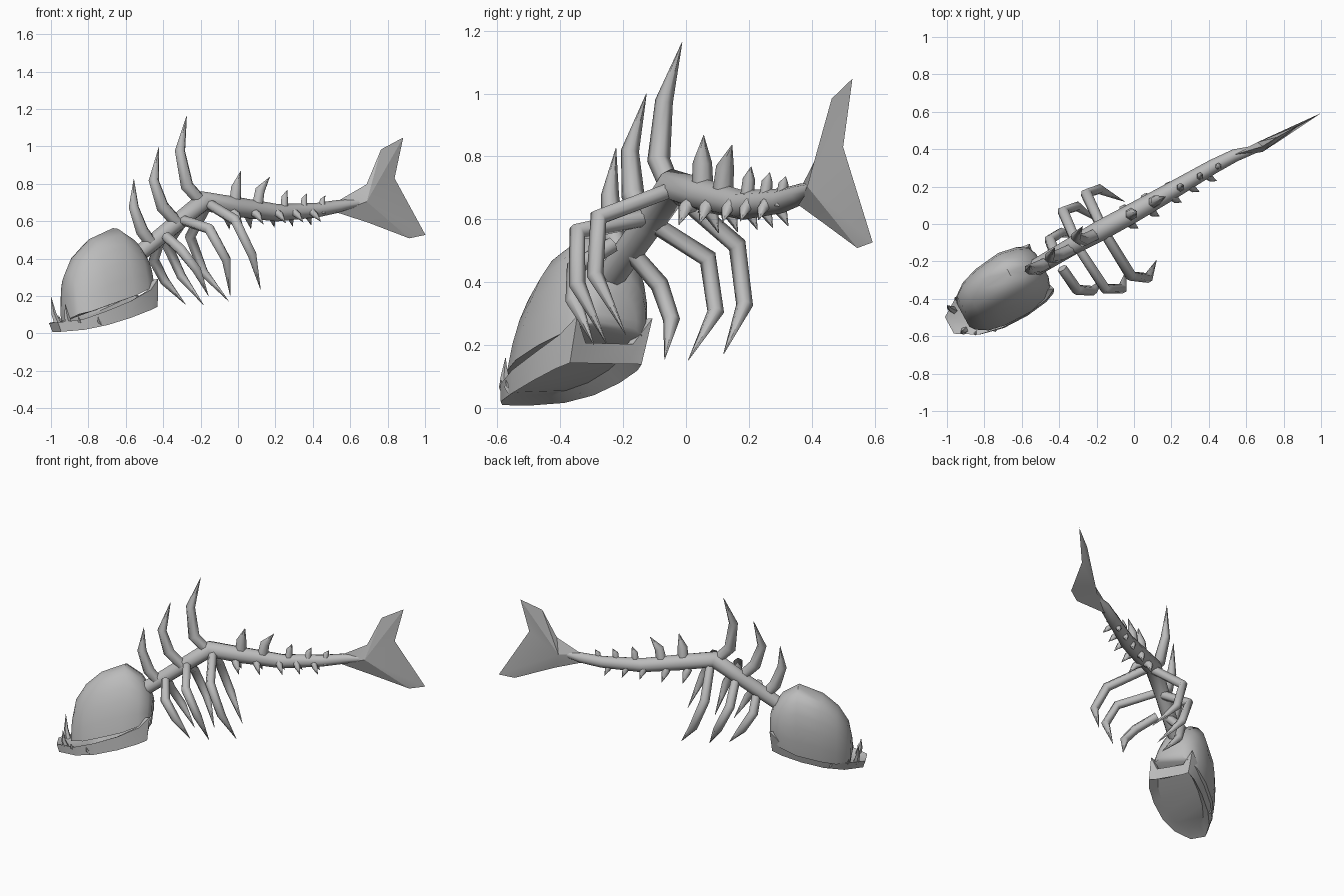
import bpy, bmesh, math
from mathutils import Vector, Matrix

cube = bpy.data.objects.get("Cube")
if cube:
    bpy.data.objects.remove(cube)

# Body frame: u runs to the tail, v sideways, w up; the fish is yawed and rolled
FRAME = (Matrix.Translation((0, 0.04, 0.68))
         @ Matrix.Rotation(math.radians(28.6), 4, 'Z')
         @ Matrix.Rotation(math.radians(-10), 4, 'X'))

bone = bpy.data.materials.new("bone_grey")
bone.use_nodes = True
COLOUR = (0.5, 0.5, 0.5, 1)
bone.diffuse_color = COLOUR
bone.node_tree.nodes["Principled BSDF"].inputs["Base Color"].default_value = COLOUR


def finish(name, bm, angle=65):
    bmesh.ops.recalc_face_normals(bm, faces=bm.faces)
    mesh = bpy.data.meshes.new(name)
    bm.to_mesh(mesh)
    bm.free()
    mesh.transform(FRAME)
    mesh.materials.append(bone)
    obj = bpy.data.objects.new(name, mesh)
    bpy.context.collection.objects.link(obj)
    bpy.ops.object.select_all(action='DESELECT')
    obj.select_set(True)
    bpy.context.view_layer.objects.active = obj
    bpy.ops.object.shade_smooth_by_angle(angle=math.radians(angle))


def bridge(bm, a, b, closed=True):
    n = len(a)
    for i in range(n if closed else n - 1):
        j = (i + 1) % n
        bm.faces.new((a[i], a[j], b[j], b[i]))


def tube(name, path, radii, sides=6):
    """Tapered bone that follows a path."""
    bm = bmesh.new()
    pts = [Vector(p) for p in path]
    rings, ref = [], None
    for i, p in enumerate(pts):
        t = (pts[min(i + 1, len(pts) - 1)] - pts[max(i - 1, 0)]).normalized()
        if ref is None:
            ref = t.cross(Vector((0, 1, 0.2)))
        ref = (ref - t * ref.dot(t)).normalized()
        side = t.cross(ref)
        ring = []
        for k in range(sides):
            a = math.tau * k / sides
            ring.append(bm.verts.new(p + radii[i] * (ref * math.cos(a) + side * math.sin(a))))
        rings.append(ring)
    for a, b in zip(rings, rings[1:]):
        bridge(bm, a, b)
    bm.faces.new(rings[0])
    bm.faces.new(rings[-1])
    finish(name, bm)


def mirrored(path, sign):
    return [(u, sign * v, w) for u, v, w in path]


# Backbone
tube("backbone",
     [(-0.64, 0.06, -0.28), (-0.37, 0.035, -0.09), (-0.2, 0.015, 0.03), (0, 0.02, 0),
      (0.25, 0.03, -0.03), (0.5, 0.035, -0.015), (0.63, 0.028, 0.005), (0.76, -0.002, 0.02)],
     [0.045, 0.048, 0.055, 0.053, 0.047, 0.039, 0.034, 0.018], 8)

# Three pairs of bent ribs
RIBS = {
    "front": [(-0.47, 0.03, -0.17), (-0.455, 0.155, -0.265), (-0.385, 0.18, -0.375), (-0.298, 0.13, -0.51)],
    "middle": [(-0.34, 0.01, -0.08), (-0.32, 0.24, -0.165), (-0.24, 0.255, -0.335), (-0.177, 0.15, -0.51)],
    "rear": [(-0.18, 0.01, 0.01), (-0.166, 0.255, -0.12), (-0.092, 0.275, -0.31), (-0.005, 0.18, -0.485)],
}
for place, path in RIBS.items():
    for side, sign in (("left", -1), ("right", 1)):
        tube(f"{place}_rib_{side}", mirrored(path, sign), [0.028, 0.03, 0.027, 0.001])

# Tall spines on the back
TALL = {
    "front": [(-0.52, 0.04, -0.2), (-0.58, 0.03, -0.13), (-0.625, 0.02, 0), (-0.615, 0.01, 0.15)],
    "middle": [(-0.365, 0.02, -0.09), (-0.455, 0.01, 0), (-0.5, 0, 0.14), (-0.45, 0, 0.325)],
    "rear": [(-0.21, 0.01, 0.02), (-0.3, 0, 0.11), (-0.325, 0, 0.3), (-0.266, 0, 0.49)],
}
for place, path in TALL.items():
    tube(f"{place}_tall_spine", path, [0.034, 0.037, 0.029, 0.001])

# Short thorns above the backbone: position, tip offset, height, lean, radius
for i, (u, v, h, lean, r) in enumerate([(-0.01, -0.025, 0.185, 0.03, 0.036),
                                        (0.125, -0.015, 0.165, 0.075, 0.034),
                                        (0.29, 0.005, 0.11, 0.022, 0.023),
                                        (0.41, 0.01, 0.1, 0.022, 0.021),
                                        (0.52, 0.01, 0.095, 0.022, 0.019)]):
    tube(f"upper_thorn_{i + 1}",
         [(u, 0.02, -0.07 * u), (u + 0.25 * lean, 0.5 * (v + 0.02), 0.55 * h - 0.03 * u),
          (u + lean, v, h - 0.07 * u)], [r, 0.85 * r, 0.001])

# Paired stubs below the backbone
for i, u in enumerate((-0.04, 0.09, 0.23, 0.34, 0.45)):
    size = 1 - 0.6 * abs(u)
    for side, sign in (("left", -1), ("right", 1)):
        tube(f"lower_stub_{i + 1}_{side}",
             [(u, 0.025 + sign * 0.02, -0.03), (u + 0.01, 0.025 + sign * 0.05 * size, -0.05),
              (u + 0.03, 0.025 + sign * 0.075 * size, -0.03 - 0.08 * size)],
             [0.028 * size, 0.024 * size, 0.001])

# Tail fin: sharp outline around a thicker middle ridge
bm = bmesh.new()
outline = [bm.verts.new(p) for p in (
    (0.62, 0.03, 0.03), (0.783, -0.02, 0.115), (0.874, -0.047, 0.3), (1.01, -0.057, 0.363),
    (0.955, -0.023, 0.148), (1.145, 0.033, -0.15), (1.045, 0.035, -0.168),
    (0.8, 0.025, -0.085), (0.62, 0.03, -0.03))]
for sign in (-1, 1):
    ridge = bm.verts.new((0.77, 0.03 * sign, 0.02))
    for a, b in zip(outline, outline[1:] + outline[:1]):
        bm.faces.new((a, b, ridge))
finish("tail_fin", bm, 15)

# Skull: arches lofted from nose to neck (position, half width, bottom, top)
bm = bmesh.new()
ARCHES = [(-1.055, 0.07, -0.6, -0.47), (-1.035, 0.1, -0.59, -0.35), (-0.975, 0.14, -0.58, -0.25),
          (-0.88, 0.165, -0.55, -0.165), (-0.73, 0.175, -0.505, -0.105), (-0.63, 0.155, -0.465, -0.17),
          (-0.575, 0.12, -0.435, -0.25), (-0.555, 0.07, -0.41, -0.31)]
STEPS = 12
rings = []
for u, half, low, top in ARCHES:
    ring = []
    for k in range(STEPS + 1):
        a = math.pi * k / STEPS
        c = math.cos(a)
        ring.append(bm.verts.new((u, 0.078 + half * math.copysign(abs(c) ** 0.85, c),
                                  low + (top - low) * math.sin(a))))
    rings.append(ring)
for a, b in zip(rings, rings[1:]):
    bridge(bm, a, b)
bm.faces.new(rings[0])
bm.faces.new(rings[-1])
finish("skull", bm, 45)

# Lower jaw: rim that is hollow above and below (position, half width, bottom, top)
bm = bmesh.new()
RIM = [(-0.57, 0.085, -0.535, -0.47), (-0.56, 0.135, -0.535, -0.385), (-0.62, 0.155, -0.555, -0.445),
       (-0.75, 0.165, -0.595, -0.505), (-0.9, 0.155, -0.635, -0.56), (-1.03, 0.12, -0.66, -0.605),
       (-1.145, 0.05, -0.67, -0.62)]
loop = RIM + [(u, -v, lo, hi) for u, v, lo, hi in reversed(RIM)]
TILT = 0.15


def jaw_ring(scale, level, lift):
    return [bm.verts.new((-0.82 + (u + 0.82) * scale, 0.07 + v * scale,
                          lo + (hi - lo) * level + lift + TILT * v)) for u, v, lo, hi in loop]


jaw = [jaw_ring(0.72, 0, 0.035), jaw_ring(0.95, 0, 0), jaw_ring(1, 1, 0),
       jaw_ring(0.9, 1, -0.005), jaw_ring(0.75, 0, 0.045)]
for a, b in zip(jaw, jaw[1:]):
    bridge(bm, a, b)
for ring in (jaw[0], jaw[-1]):
    half = len(RIM)
    bridge(bm, ring[:half], ring[:half - 1:-1], closed=False)
finish("lower_jaw", bm, 35)

# Teeth along the front of the jaw: position, side offset, height, radius
for i, (u, v, h, r) in enumerate([(-1.085, 0.06, 0.155, 0.02), (-1.03, 0.095, 0.055, 0.014),
                                  (-0.93, 0.13, 0.05, 0.012)]):
    for side, sign in (("left", -1), ("right", 1)):
        tall = h * (0.7 if sign < 0 else 1)
        base = -0.63 + TILT * sign * v
        tube(f"tooth_{i + 1}_{side}",
             [(u, 0.07 + sign * v, base), (u - 0.015, 0.07 + sign * (v + 0.01), base + 0.4 * tall),
              (u - 0.02, 0.07 + sign * (v + 0.015), base + tall)],
             [r, 0.7 * r, 0.001], 5)
